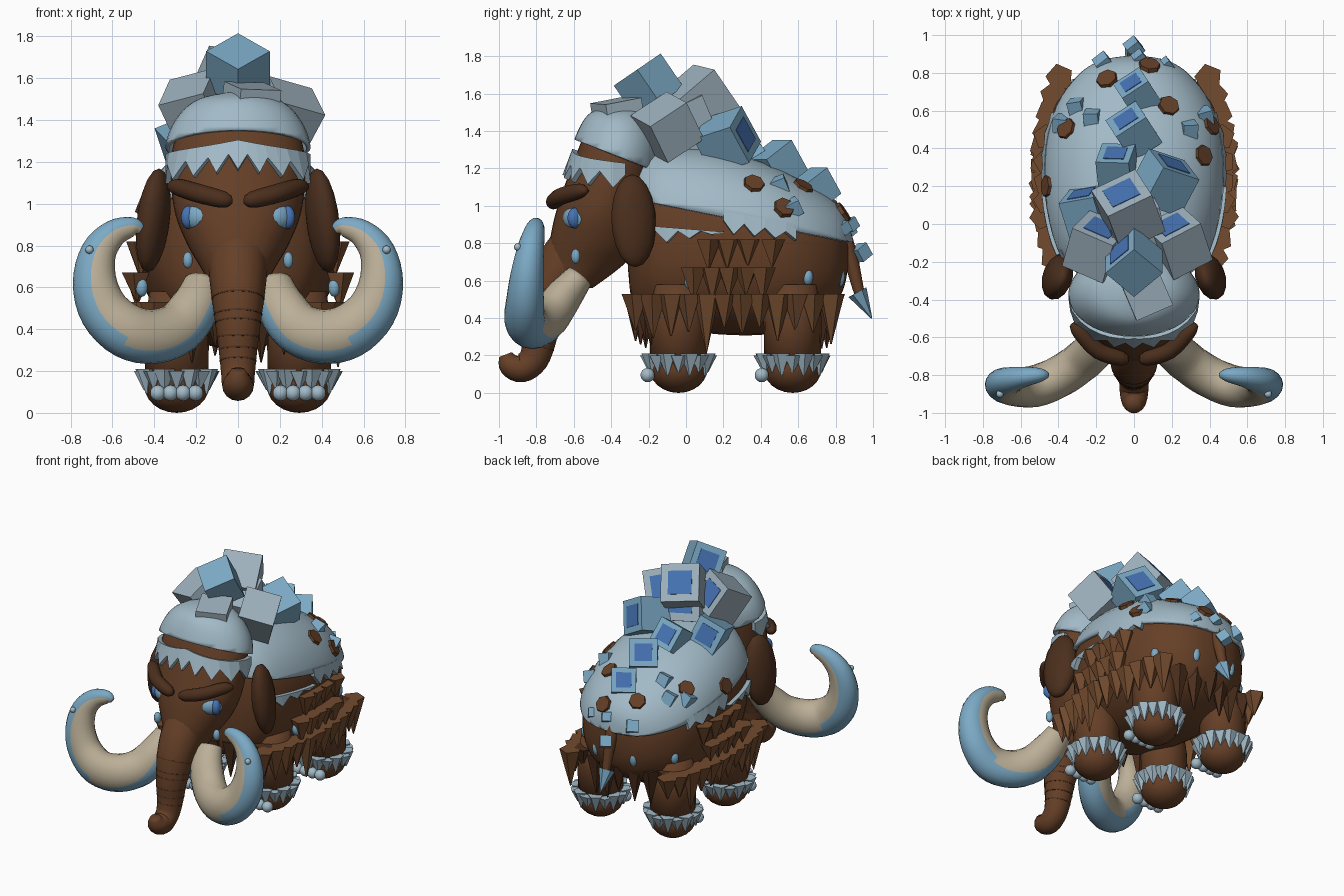
import bpy, bmesh, random
from math import sin, cos, pi, copysign
from mathutils import Vector as V, Matrix as M, Euler
from mathutils.bvhtree import BVHTree

if "Cube" in bpy.data.objects:
    bpy.data.objects.remove(bpy.data.objects["Cube"])
random.seed(4)


def mat(name, *c):
    m = bpy.data.materials.new(name)
    m.diffuse_color = (*c, 1)
    m.use_nodes = True
    m.node_tree.nodes["Principled BSDF"].inputs["Base Color"].default_value = m.diffuse_color
    return m


BROWN = mat("brown", .13, .05, .02)
DARK = mat("dark_brown", .07, .028, .012)
FUR = mat("fur_brown", .17, .07, .027)
SNOW = mat("snow", .36, .49, .57)
ICE = mat("ice", .2, .4, .56)
PALE = mat("pale_ice", .34, .44, .51)
DEEP = mat("deep_blue", .06, .17, .45)
IVORY = mat("ivory", .5, .43, .31)


def finish(name, bm, mats, smooth=False, solid=0):
    me = bpy.data.meshes.new(name)
    for f in bm.faces:
        f.smooth = smooth
    bm.to_mesh(me)
    bm.free()
    ob = bpy.data.objects.new(name, me)
    bpy.context.collection.objects.link(ob)
    for m in mats if isinstance(mats, list) else [mats]:
        me.materials.append(m)
    if solid:
        md = ob.modifiers.new("thickness", 'SOLIDIFY')
        md.thickness, md.offset = solid, 0
    return ob


def smooth_rows(rows, k=4):
    # Catmull-Rom interpolation of parameter rows
    out, n = [], len(rows)
    for i in range(n - 1):
        a, b, c, d = (rows[max(0, min(n - 1, i + j))] for j in (-1, 0, 1, 2))
        for s in range(k):
            t = s / k
            out.append([.5 * (2*q + (r-p)*t + (2*p-5*q+4*r-w)*t*t + (3*q-p-3*r+w)*t**3)
                        for p, q, r, w in zip(a, b, c, d)])
    return out + [list(rows[-1])]


def loft(rings):
    bm = bmesh.new()
    vs = [[bm.verts.new(p) for p in r] for r in rings]
    n = len(rings[0])
    for a, b in zip(vs, vs[1:]):
        for i in range(n):
            bm.faces.new((a[i], a[(i+1) % n], b[(i+1) % n], b[i]))
    bm.faces.new(vs[0])
    bm.faces.new(vs[-1])
    bmesh.ops.recalc_face_normals(bm, faces=bm.faces)
    return bm


def tube(path, n=16, flat=1):
    # path rows: x, y, z, radius; flat squashes the second ring axis
    rings = []
    for i, p in enumerate(path):
        t = (V(path[min(i+1, len(path)-1)][:3]) - V(path[max(i-1, 0)][:3])).normalized()
        ref = V((0, 1, 0)) if abs(t.x) > .01 else V((1, 0, 0))
        u = t.cross(ref).normalized()
        v = t.cross(u) * flat
        rings.append([V(p[:3]) + p[3]*(u*cos(2*pi*k/n) + v*sin(2*pi*k/n)) for k in range(n)])
    return loft(rings)


def power(x, e):
    return copysign(abs(x)**e, x)


ANG = [2*pi*i/36 for i in range(36)]


def body_mesh(g=0):
    rows = [(-.31, .78, .1, .12), (-.28, .8, .24, .34), (-.17, .82, .38, .45), (.1, .8, .455, .48),
            (.4, .76, .46, .45), (.62, .73, .40, .37), (.77, .72, .29, .28), (.84, .73, .18, .18), (.865, .73, .06, .07)]
    return loft([[V((r[2]*power(cos(a), .88)*(1+2*g), r[0]+g*(r[0]-.3)*1.5, r[1]+(r[3]+g)*power(sin(a), .85)))
                  for a in ANG] for r in smooth_rows(rows)])


def head_mesh(g=0):
    rows = [(1.5, -.36, .03, .03), (1.47, -.36, .16, .12), (1.4, -.365, .25, .17), (1.28, -.375, .31, .21),
            (1.12, -.41, .32, .235), (.95, -.45, .3, .25), (.8, -.48, .24, .25), (.68, -.54, .17, .2), (.56, -.62, .11, .12)]
    return loft([[V(((r[2]+g)*cos(a), r[1]+(r[3]+g)*sin(a), r[0]+g)) for a in ANG] for r in smooth_rows(rows)])


def blobs(name, items, m, smooth=True, seg=14):
    # ellipsoids: (centre, radii, euler)
    bm = bmesh.new()
    for c, r, e in items:
        bmesh.ops.create_uvsphere(bm, u_segments=seg, v_segments=seg//2+2, radius=1,
                                  matrix=M.LocRotScale(V(c), Euler(e), V(r)))
    return finish(name, bm, m, smooth)


def spikes(name, items, m, sides=5):
    # cones hanging point down: (top centre, radius, length)
    bm = bmesh.new()
    for c, r, h in items:
        bmesh.ops.create_cone(bm, cap_ends=True, segments=sides, radius1=.004, radius2=r, depth=h,
                              matrix=M.Translation(V(c) - V((0, 0, h/2))) @ M.Rotation(random.random()*6, 4, 'Z'))
    return finish(name, bm, m)


def strip(name, bvh, rows):
    # jagged snow trim projected on a surface: (origin xy, direction, top z, bottom z)
    bm = bmesh.new()
    prev = None
    for o, d, zt, zb in rows:
        pair = []
        for z in (zt, zb):
            hit = bvh.ray_cast(V((*o, z)) + V(d)*2, -V(d))[0]
            pair.append(bm.verts.new(hit + V(d)*.016))
        if prev:
            bm.faces.new((prev[0], pair[0], pair[1], prev[1]))
        prev = pair
    finish(name, bm, SNOW, solid=.03)


def snow_shell(name, bm, co, no):
    bmesh.ops.bisect_plane(bm, geom=bm.verts[:]+bm.edges[:]+bm.faces[:], plane_co=co, plane_no=no, clear_inner=True)
    tree = BVHTree.FromBMesh(bm)
    finish(name, bm, SNOW, True, .02)
    return tree


# body and head with snow coverings
bm = body_mesh()
body_bvh = BVHTree.FromBMesh(bm)
finish("body", bm, BROWN, True)
bm = head_mesh()
head_bvh = BVHTree.FromBMesh(bm)
finish("head", bm, BROWN, True)
snow_bvh = snow_shell("back_snow", body_mesh(.018), (0, -.2, 1.02), (0, .2, 1))
snow_shell("head_snow", head_mesh(.022), (0, -.56, 1.34), (0, .39, 1))

# jagged snow trims
rows = []
for i in range(-9, 10):
    a = i*.2
    zt = 1.3 - .04*abs(a)
    rows.append(((0, -.4), (sin(a), -cos(a), 0), zt, zt - (.14 if i % 2 == 0 else .06)))
strip("brow_snow", head_bvh, rows)
for s in (1, -1):
    strip("flank_snow_front", body_bvh, [((0, -.16+.06*i), (s, 0, 0), .89-.005*i, .865-(.07 - .01*i if i % 2 else .0)) for i in range(7)])
    strip("flank_snow_rear", body_bvh, [((0, .2+.055*i), (s, 0, 0), .97-.01*i, .92-.01*i-(.07-.005*i if i % 2 else .0)) for i in range(8)])

# trunk with wrinkle rings
trunk = smooth_rows([(0, -.56, .82, .14), (0, -.66, .68, .14), (0, -.73, .55, .125), (0, -.77, .4, .105), (0, -.785, .28, .09),
                     (0, -.815, .18, .08), (0, -.88, .132, .076), (0, -.94, .155, .066), (0, -.965, .205, .035)])
finish("trunk", tube(trunk), BROWN, True)
for i in (8, 10, 11, 13, 15, 17):
    p, q = V(trunk[i]), V(trunk[i+1])
    q = p + (q-p).normalized()*.008
    finish("trunk_wrinkle", tube([(*p[:3], p[3]+.001), (*q[:3], p[3]+.001)]), DARK)

for s in (1, -1):
    # tusk, frosted along its outer edge
    path = smooth_rows([(.17, -.57, .62, .09), (.2, -.65, .52, .115), (.28, -.73, .41, .125), (.4, -.81, .365, .13),
                        (.53, -.86, .39, .13), (.64, -.86, .49, .12), (.685, -.85, .63, .105), (.665, -.83, .77, .085),
                        (.59, -.81, .86, .065), (.5, -.8, .89, .045), (.46, -.8, .875, .02)])
    n = 18
    bm = tube(path, n, .85)
    bm.faces.ensure_lookup_table()
    for f in bm.faces:
        ring, k = divmod(f.index, n)
        if 3 < ring < 40 and cos(2*pi*(k+.5)/n) < (-.55 if ring < 16 else -.25):
            f.material_index = 1
    bmesh.ops.scale(bm, vec=(s, 1, 1), verts=bm.verts)
    bmesh.ops.recalc_face_normals(bm, faces=bm.faces)
    finish("tusk", bm, [IVORY, ICE], True)
    blobs("tusk_frost", [((s*.71, -.9, .78), (.02,)*3, (0, 0, 0))], SNOW)

    # face
    blobs("ear", [((s*.405, -.28, .92), (.075, .125, .25), (0, s*-.12, s*.3))], DARK)
    finish("brow", tube(smooth_rows([(s*.03, -.71, 1.02, .02), (s*.07, -.71, 1.02, .04), (s*.19, -.67, 1.05, .045),
                                     (s*.29, -.57, 1.08, .04), (s*.33, -.53, 1.08, .015)]), 12), DARK, True)
    blobs("eye", [((s*.2, -.595, .935), (.078, .05, .062), (0, 0, s*.7))], ICE)
    blobs("iris", [((s*.235, -.593, .935), (.034, .045, .056), (0, 0, s*.7))], DEEP)

    # legs, feet and snow cuffs
    for y in (-.04, .57):
        x = s*.293
        finish("leg", tube([(x, y, .58, .13), (x, y, .4, .155), (x, y, .12, .15)], 20), BROWN, True)
        blobs("foot", [((x, y, .13), (.155, .155, .13), (0, 0, 0))], BROWN, seg=20)
        spikes("foot_snow", [((x+.155*cos(i*pi/8), y+.155*sin(i*pi/8), .2 + .01*(i % 2)), .055, .09+.03*(i % 2))
                             for i in range(16)], SNOW)
        blobs("snow_toes", [((x+dx, y-.165, .095), (.038,)*3, (0, 0, 0)) for dx in (-.09, -.03, .03, .09)], SNOW)

    # upper fur rows
    for z, ys in ((.67, (.04, .14, .23, .32, .41)), (.82, (.12, .22, .33, .46))):
        spikes("flank_fur", [((s*(.465 if z > .7 else .485), y, z), .07, random.uniform(.13, .18)) for y in ys], FUR)
    # side fur curtain following the body outline
    spikes("side_fur", [((s*(.485 - .33*(y-.25)**2), y, .53), .075, random.uniform(.15, .31))
                        for y in [-.27+.095*i for i in range(12)]], FUR)
    # frozen drips
    blobs("drips", [((s*.46, .02, .6), (.03, .03, .045), (0, 0, 0)), ((s*.24, -.59, .73), (.025, .025, .04), (0, 0, 0)),
                    ((s*.15, .82, .62), (.03, .03, .055), (0, 0, 0)), ((s*.36, .65, .62), (.03, .03, .045), (0, 0, 0))], ICE, seg=10)

# fur across chest and rump
spikes("end_fur", [((x, y - abs(x)*.25*copysign(1, y), .53), .07, random.uniform(.16, .3))
                   for y in (-.27, .78) for x in (-.34, -.22, -.11, 0, .11, .22, .34)], DARK)

# tail with icy tip
finish("tail", tube(smooth_rows([(0, .83, .86, .05), (0, .88, .72, .04), (0, .92, .56, .03), (0, .94, .5, .025)]), 10), BROWN, True)
bm = bmesh.new()
bmesh.ops.create_cone(bm, cap_ends=True, segments=6, radius1=.055, radius2=.003, depth=.16,
                      matrix=M.Translation((0, .955, .468)) @ M.Rotation(pi+.5, 4, 'X'))
finish("tail_ice", bm, ICE)


def cube(name, c, size, e, m, inset=False):
    bm = bmesh.new()
    mx = M.LocRotScale(V(c), Euler(e, 'ZYX'), None)
    bmesh.ops.create_cube(bm, size=size, matrix=mx)
    if inset:
        # dark pane on the rear face
        fs = bmesh.ops.create_cube(bm, size=1, matrix=mx @ M.Translation((0, size*.5, 0)) @
                                   M.Diagonal((size*.62, .008, size*.62, 1)))
        for v in fs['verts']:
            for f in v.link_faces:
                f.material_index = 1
    finish(name, bm, [m, DEEP])


# ridge of ice blocks along the back
for c, size, e, m in [((0, -.2, 1.64), .215, (.6, 0, .785), ICE), ((-.03, .07, 1.56), .26, (.6, .35, .3), PALE),
                      ((.23, -.1, 1.42), .24, (.45, .45, .3), PALE), ((-.2, -.12, 1.46), .24, (.45, -.4, -.25), PALE),
                      ((.06, -.36, 1.46), .21, (.15, .1, .4), PALE), ((.16, .22, 1.35), .23, (.5, .35, -.5), ICE),
                      ((-.25, .07, 1.28), .2, (.4, -.3, .3), ICE), ((-.09, .3, 1.3), .18, (.6, -.2, .1), ICE),
                      ((0, .49, 1.22), .19, (.5, .3, .5), ICE), ((.02, .69, 1.09), .165, (.5, .3, .5), ICE),
                      ((0, -.02, 1.42), .28, (.4, .2, .2), PALE)]:
    cube("ice_block", c, size, e, m, True)

# small ice chips at the rear and on the snow
for c, size in [((0, .935, .75), .075), ((-.16, .85, .87), .08), ((.17, .84, .88), .06), ((.03, .88, .9), .06)]:
    cube("ice_chip", c, size, (.5, .3, .6), ICE)
for x, y in [(.29, .5), (-.22, .56), (-.3, .62), (.37, .57), (-.38, .53)]:
    h = snow_bvh.ray_cast(V((x, y, 3)), V((0, 0, -1)))[0]
    if h:
        cube("ice_chip", h, .08, (.4, x, y*3), ICE)

# bare fur patches showing through the snow
bm = bmesh.new()
for x, y in [(-.14, .76), (.18, .62), (-.35, .5), (.36, .36), (.08, .83), (-.45, .2), (.4, .52)]:
    h, nrm, _, _ = snow_bvh.ray_cast(V((x, y, 3)), V((0, 0, -1)))
    if h:
        bmesh.ops.create_cone(bm, cap_ends=True, segments=7, radius1=.066, radius2=.055, depth=.05,
                              matrix=M.Translation(h) @ nrm.to_track_quat('Z', 'Y').to_matrix().to_4x4())
finish("fur_patches", bm, BROWN)
